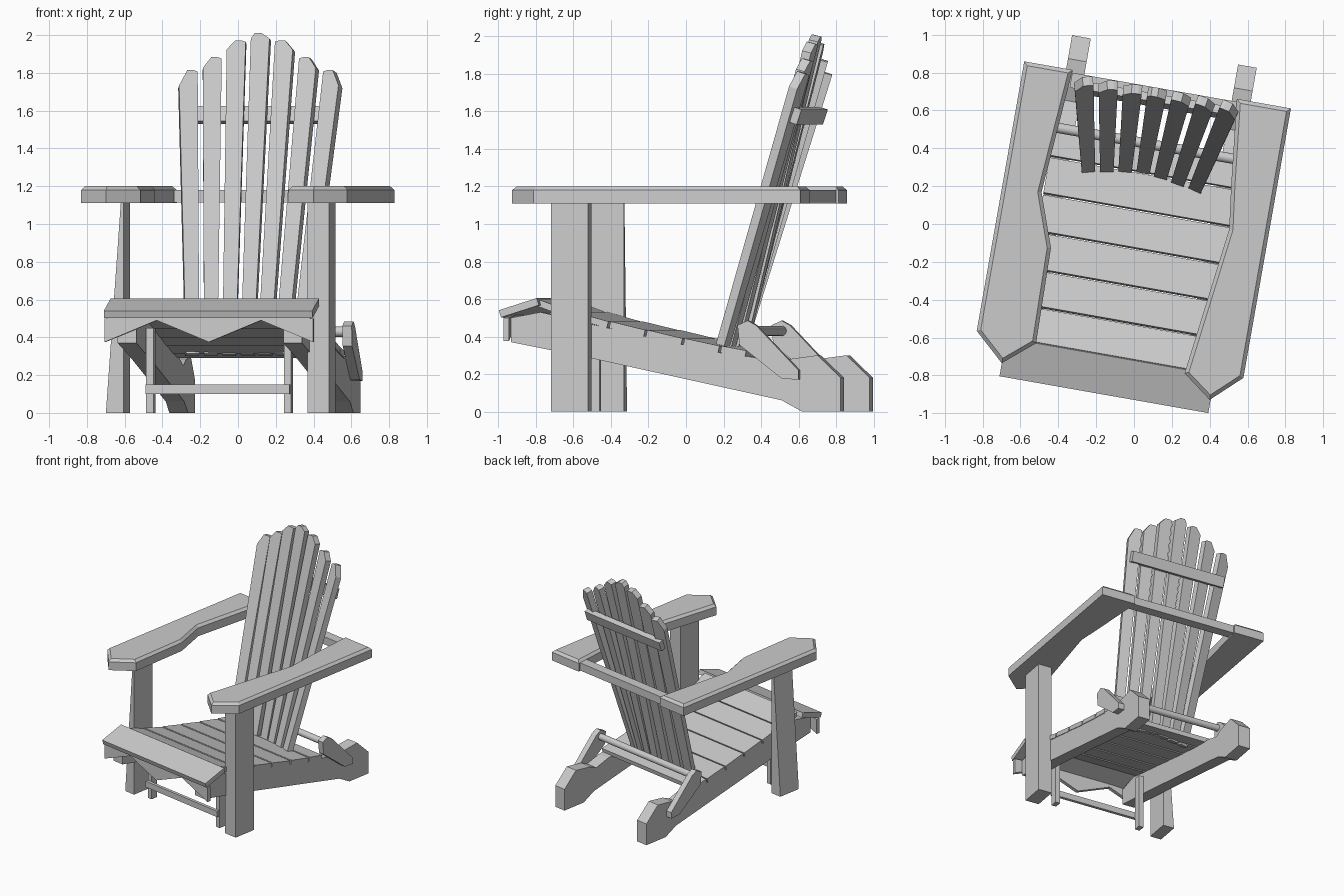
import bpy, bmesh, math
from mathutils import Matrix, Vector

cube = bpy.data.objects.get("Cube")
if cube:
    bpy.data.objects.remove(cube)

wood = bpy.data.materials.new("grey_wood")
wood.use_nodes = True
GREY = (0.6, 0.6, 0.6, 1)
wood.diffuse_color = GREY
wood.node_tree.nodes["Principled BSDF"].inputs["Base Color"].default_value = GREY

# The whole chair stands turned slightly about the vertical
TURN = Matrix.Rotation(math.radians(-10), 4, 'Z')


def finish(name, bm):
    bmesh.ops.recalc_face_normals(bm, faces=bm.faces)
    bm.transform(TURN)
    mesh = bpy.data.meshes.new(name)
    bm.to_mesh(mesh)
    bm.free()
    mesh.materials.append(wood)
    obj = bpy.data.objects.new(name, mesh)
    bpy.context.collection.objects.link(obj)
    return obj


def prism(name, outline, lo, hi, place, bevel=0):
    """Extrude a 2D outline from lo to hi; place maps (u, v, w) to space."""
    bm = bmesh.new()
    a = [bm.verts.new(place(u, v, lo)) for u, v in outline]
    b = [bm.verts.new(place(u, v, hi)) for u, v in outline]
    bm.faces.new(a)
    top = bm.faces.new(b)
    n = len(a)
    for i in range(n):
        j = (i + 1) % n
        bm.faces.new((a[i], a[j], b[j], b[i]))
    if bevel:
        bmesh.ops.recalc_face_normals(bm, faces=bm.faces)
        bmesh.ops.bevel(bm, geom=list(top.edges), offset=bevel, segments=1,
                        affect='EDGES', profile=0.5)
    return finish(name, bm)


def side(u, v, w):      # outline in y, z; extruded along x
    return (w, u, v)


def front(u, v, w):     # outline in x, z; extruded along y
    return (u, w, v)


def flat(u, v, w):      # outline in x, y; extruded along z
    return (u, v, w)


def box(name, x0, x1, y0, y1, z0, z1):
    return prism(name, [(x0, y0), (x1, y0), (x1, y1), (x0, y1)], z0, z1, flat)


def board(name, half, p, q, thick):
    """Tilted plank whose top runs from p to q in y, z."""
    p, q = Vector(p), Vector(q)
    d = (q - p).normalized() * thick
    down = Vector((d.y, -d.x))
    return prism(name, [p, q, q + down, p + down], -half, half, side)


# Stringers that form the back feet, and the braces outside them
stringer = [(-.86, .37), (-.43, .285), (.605, .06), (.715, 0), (.925, 0),
            (.925, .18), (.80, .30), (.65, .28), (.58, .25), (.45, .29),
            (.26, .315), (-.40, .46), (-.70, .53), (-.86, .50)]
brace = [(.375, .46), (.43, .485), (.475, .46), (.705, .22), (.705, .17),
         (.615, .175), (.385, .355)]
for s, label in ((1, "left"), (-1, "right")):
    prism(label + "_stringer", stringer, s * .395, s * .495, side)
    prism(label + "_brace", brace, s * .495, s * .545, side)
    box(label + "_small_leg", s * .35, s * .39, -.59, -.53, 0, .45)

# Arm posts, the right one tapering upwards
prism("left_post", [(.485, 0), (.60, 0), (.60, 1.11), (.485, 1.11)],
      -.625, -.425, front)
prism("right_post", [(-.60, 0), (-.505, 0), (-.505, 1.11), (-.52, 1.11)],
      -.625, -.425, front)

# Armrests
prism("left_arm", [(.71, .745), (.71, -.70), (.555, -.845), (.40, -.73),
                   (.50, .06), (.47, .29), (.42, .745)],
      1.11, 1.20, flat, .02)
prism("right_arm", [(-.72, .745), (-.72, -.70), (-.56, -.845), (-.40, -.71),
                    (-.41, -.20), (-.51, .08), (-.46, .745)],
      1.11, 1.20, flat, .02)

# Cross rails
box("front_stretcher", -.39, .385, -.615, -.59, .10, .15)
box("arm_rail", -.46, .45, .65, .73, 1.115, 1.18)
board("top_rail", .405, (.67, 1.53), (.697, 1.61), -.045)

# Round rod behind the back
bm = bmesh.new()
bmesh.ops.create_cone(bm, cap_ends=True, segments=16, radius1=.027,
                      radius2=.027, depth=1.0,
                      matrix=Matrix.Translation((0, .43, .43))
                      @ Matrix.Rotation(math.pi / 2, 4, 'Y'))
rod = finish("back_rod", bm)
for poly in rod.data.polygons:
    poly.use_smooth = len(poly.vertices) == 4

# Seat: front lip, zigzag apron and the slats
board("seat_front_slat", .56, (-.915, .54), (-.71, .605), .04)
prism("front_apron", [(-.56, .50), (-.56, .375), (-.28, .49), (0, .375),
                      (.28, .49), (.56, .375), (.56, .50), (0, .535)],
      -.89, -.86, front)
joints = [(-.71, .595), (-.52, .53), (-.326, .48), (-.127, .435),
          (.075, .39), (.275, .35), (.42, .325)]
for i, (p, q) in enumerate(zip(joints, joints[1:])):
    board(f"seat_slat_{i + 1}", .5, (p[0] + .006, p[1]), (q[0] - .006, q[1]), .036)

# Back slats: a fan on a curved seat line, each turned to the middle
peaks = [2.0, 1.96, 1.87, 1.80]
cuts = [.03, .05, .06, .085]
for i in range(-3, 4):
    k = abs(i)
    s = 1 if i >= 0 else -1
    foot = Vector((i * .098, .32 - .02 * k, .30))
    head = Vector((i * .133, .73 - .004 * k, peaks[k]))
    yaw = math.radians(5.3 * -i)
    along = Vector((math.cos(yaw), math.sin(yaw), 0))
    up = head - foot
    length = up.length
    up.normalize()
    back = up.cross(along) * -1

    def place(u, v, w, foot=foot, along=along, up=up, back=back):
        return foot + along * u + up * v - back * -w

    c = cuts[k]
    inner = .03 if k == 0 else .008
    outline = [(-s * .035, 0), (s * .035, 0), (s * .05, length - c),
               (s * .005, length), (-s * .03, length - .001),
               (-s * .05, length - inner)]
    prism(f"back_slat_{i + 4}", outline, 0, .05, place)
